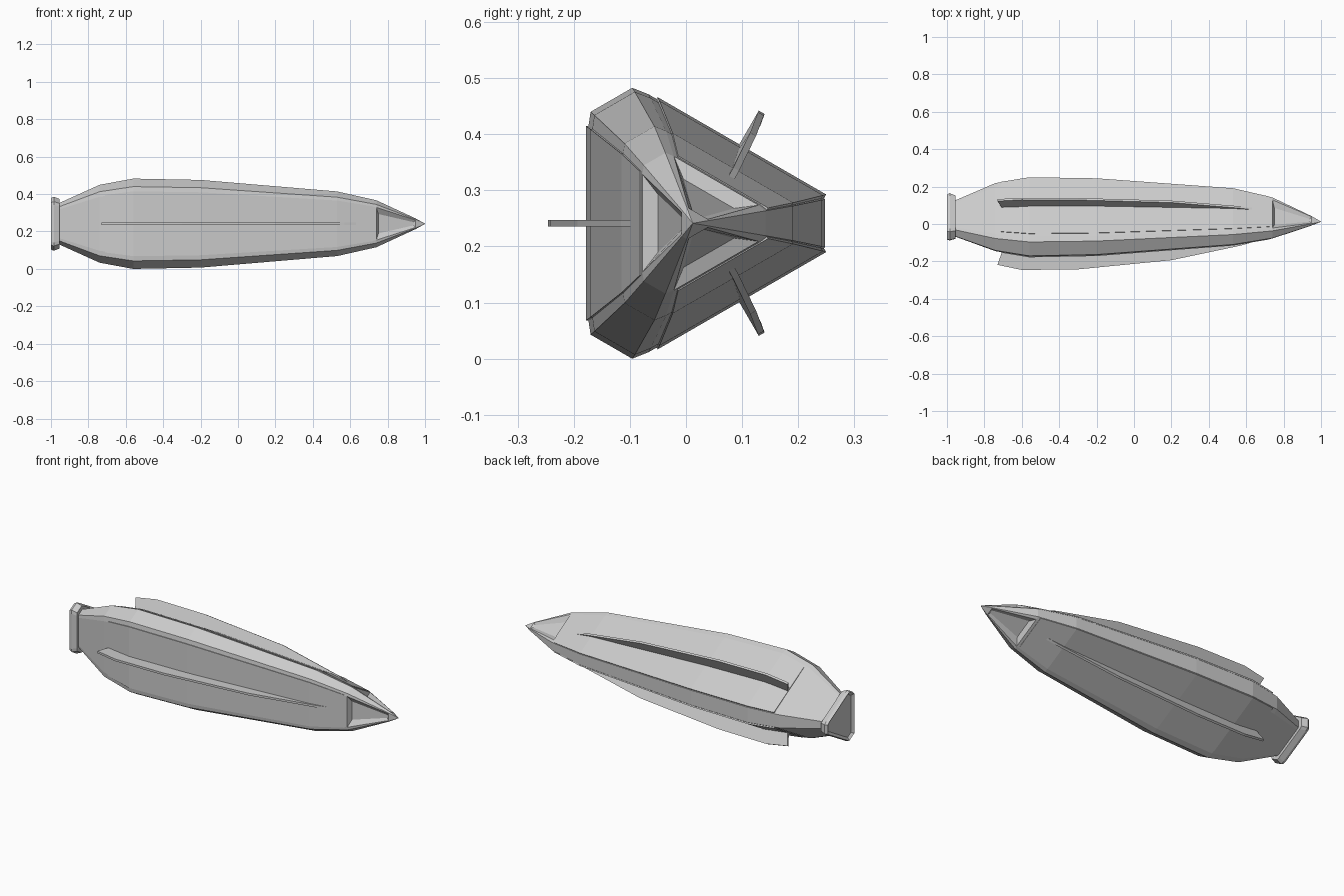
import bpy, bmesh
from math import sin, cos, radians

if "Cube" in bpy.data.objects:
    bpy.data.objects.remove(bpy.data.objects["Cube"])

ZC = 0.2413
# stations along the length: x, section scale, section centre y
ST = [(-0.96, .46, .01), (-0.74, .88, .0), (-0.56, 1.02, -.006), (-0.2, .99, -.004),
      (0.53, .73, .008), (0.74, .53, .01), (0.95, .12, .012), (1.0, .003, .012)]
# the three flat sides: angle in the y-z plane, sideways shift toward the +y corner
SIDES = [(180, 0), (60, .022), (-60, -.022)]


def station(x):
    for a, b in zip(ST, ST[1:]):
        if x <= b[0]:
            t = (x - a[0]) / (b[0] - a[0])
            return [a[i] + t * (b[i] - a[i]) for i in (1, 2)]
    return ST[-1][1:]


def polar(x, cy, ang, d, t):
    """Point at distance d along a direction and t across it."""
    a = radians(ang)
    return (x, cy + d * cos(a) + t * sin(a), ZC + d * sin(a) - t * cos(a))


def loft(bm, rings):
    vs = [[bm.verts.new(p) for p in r] for r in rings]
    n = len(vs[0])
    for a, b in zip(vs, vs[1:]):
        for i in range(n):
            bm.faces.new((a[i], a[(i + 1) % n], b[(i + 1) % n], b[i]))
    caps = [bm.faces.new(vs[0][::-1]), bm.faces.new(vs[-1])]
    bmesh.ops.recalc_face_normals(bm, faces=bm.faces[:])
    return caps


def finish(bm, name):
    me = bpy.data.meshes.new(name)
    bm.to_mesh(me)
    bm.free()
    ob = bpy.data.objects.new(name, me)
    bpy.context.collection.objects.link(ob)


def tri_ring(x, s, cy):
    """Triangular section with bevelled blunt corners."""
    return [polar(x, cy, c, d * s, t * s) for c in (0, 120, 240)
            for d, t in ((.225, .061), (.249, .042), (.249, -.042), (.225, -.061))]


# hull with three scoops sunk into the nose
bm = bmesh.new()
loft(bm, [tri_ring(*s) for s in ST])
nose = [f for f in bm.faces if .8 < f.calc_center_median().x < .9]
scoops = sorted(nose, key=lambda f: -f.calc_area())[:3]
bmesh.ops.inset_individual(bm, faces=scoops, thickness=.011, use_even_offset=True)
for f in scoops:
    for v in f.verts:
        v.co.y = .011 + (v.co.y - .011) * .72
        v.co.z = ZC + (v.co.z - ZC) * .72
finish(bm, "hull")

# tail collar with a recessed end
bm = bmesh.new()
caps = loft(bm, [tri_ring(-1.0, .58, .013), tri_ring(-.985, .61, .013),
                 tri_ring(-.955, .56, .013)])
bmesh.ops.inset_individual(bm, faces=[caps[0]], thickness=.015, depth=-.012)
finish(bm, "tail_collar")

# side panels and fins
FIN = [(-.73, .218), (-.6, .241), (-.3, .238), (.2, .196), (.57, .124), (.7, .088),
       (.6, .07), (-.6, .12), (-.7, .13)]
for k, (ang, shift) in enumerate(SIDES):
    bm = bmesh.new()
    rings = []
    for x in (-.71, -.56, -.2, .53, .725):
        s, cy = station(x)
        rings.append([polar(x, cy, ang, d * s, (t + shift) * s) for d, t in
                      ((.169, -.17), (.169, .17), (.162, .17), (.14, .14),
                       (.14, -.14), (.162, -.17))])
    loft(bm, rings)
    finish(bm, f"side_panel_{k + 1}")

    bm = bmesh.new()
    loft(bm, [[polar(x, station(x)[1], ang, d, shift + w) for x, d in FIN]
              for w in (-.006, .006)])
    finish(bm, f"fin_{k + 1}")
